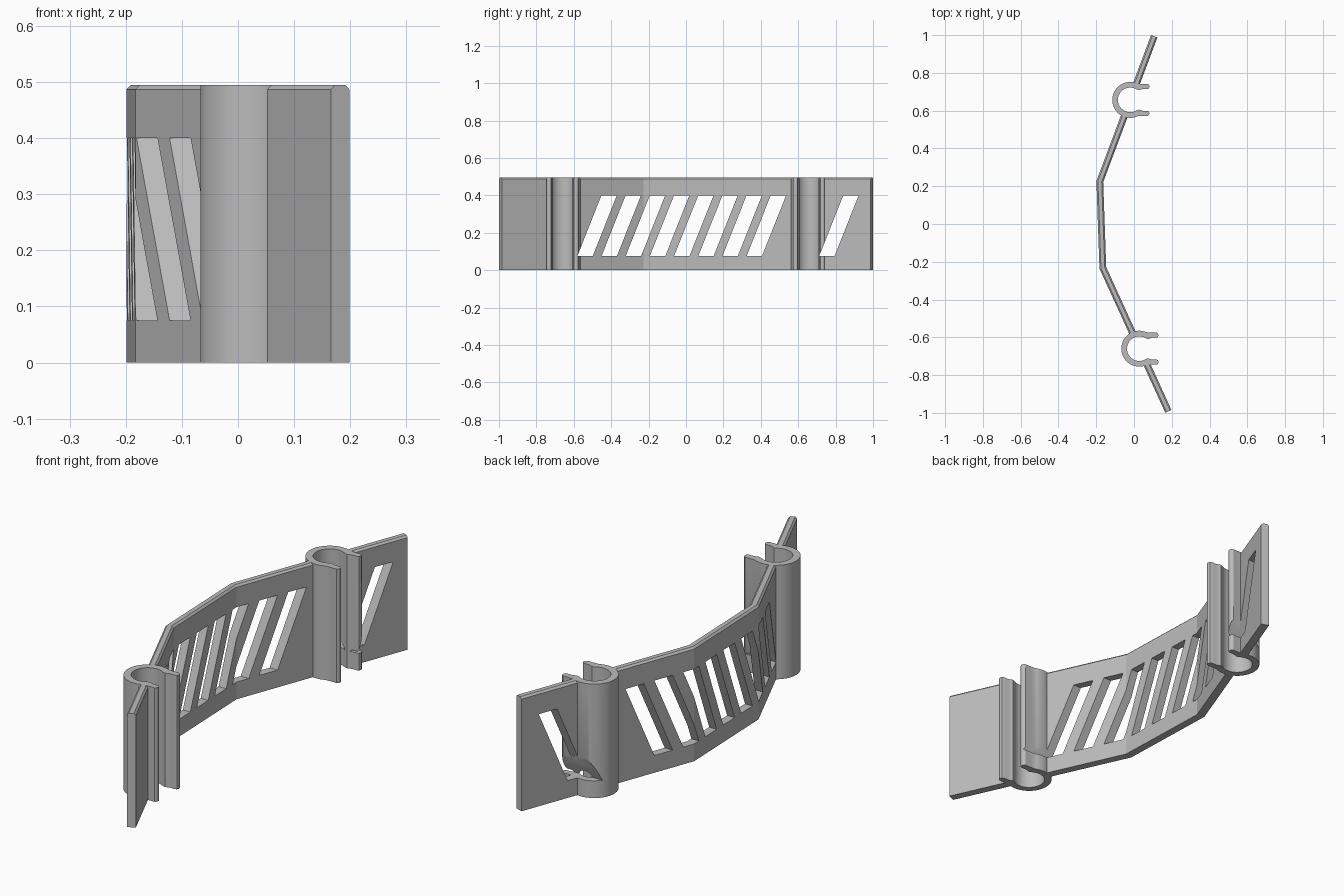
import bpy, bmesh, math
from mathutils import Vector

if "Cube" in bpy.data.objects:
    bpy.data.objects.remove(bpy.data.objects["Cube"])

H = 0.495          # overall height
T = 0.036          # panel thickness
CH = 0.008         # chamfer on the panel's top edges
R_OUT, R_IN = 0.095, 0.065
CLIPS = {"rear_clip": (-0.02, 0.657), "front_clip": (0.028, -0.66)}

grey = bpy.data.materials.new("plain grey")
grey.diffuse_color = (0.5, 0.5, 0.5, 1)
grey.use_nodes = True
grey.node_tree.nodes["Principled BSDF"].inputs["Base Color"].default_value = grey.diffuse_color


def finish(name, bm):
    bmesh.ops.recalc_face_normals(bm, faces=bm.faces)
    me = bpy.data.meshes.new(name)
    bm.to_mesh(me)
    bm.free()
    me.materials.append(grey)
    ob = bpy.data.objects.new(name, me)
    bpy.context.collection.objects.link(ob)
    return ob


def prism(name, points, offset):
    """Extrude a closed 3D outline along an offset."""
    bm = bmesh.new()
    face = bm.faces.new([bm.verts.new(p) for p in points])
    ext = bmesh.ops.extrude_face_region(bm, geom=[face])
    verts = [g for g in ext["geom"] if isinstance(g, bmesh.types.BMVert)]
    bmesh.ops.translate(bm, verts=verts, vec=offset)
    return finish(name, bm)


def activate(ob):
    bpy.ops.object.select_all(action='DESELECT')
    ob.select_set(True)
    bpy.context.view_layer.objects.active = ob


def cut(ob, cutter):
    activate(ob)
    mod = ob.modifiers.new("cut", 'BOOLEAN')
    mod.operation = 'DIFFERENCE'
    mod.solver = 'EXACT'
    mod.object = cutter
    bpy.ops.object.modifier_apply(modifier=mod.name)


# Bent panel: a chamfered section swept along three straight runs
path = [Vector(p) for p in ((0.107, 0.994), (-0.181, 0.225),
                            (-0.165, -0.232), (0.182, -0.992))]
h = T / 2
section = [(-h, 0), (h, 0), (h, H - CH), (h - CH, H), (CH - h, H), (-h, H - CH)]
bm = bmesh.new()
rings = []
for i, p in enumerate(path):
    dirs = [(path[j + 1] - path[j]).normalized()
            for j in (i - 1, i) if 0 <= j < len(path) - 1]
    normals = [Vector((-d.y, d.x)) for d in dirs]
    miter = sum(normals, Vector((0, 0))).normalized()
    miter /= miter.dot(normals[0])
    rings.append([bm.verts.new((p.x + miter.x * s, p.y + miter.y * s, z))
                  for s, z in section])
for a, b in zip(rings, rings[1:]):
    for k in range(6):
        n = (k + 1) % 6
        bm.faces.new((a[k], a[n], b[n], b[k]))
bm.faces.new(rings[0])
bm.faces.new(rings[-1])
panel = finish("bent_panel", bm)

# Spring clips: open rings with rounded lips facing +x
ANG = math.radians(56)
N = 56
arc = [ANG + (2 * math.pi - 2 * ANG) * i / N for i in range(N + 1)]
lip = [(0.047, 0.051), (0.058, 0.055), (0.068, 0.058), (0.092, 0.058),
       (0.098, 0.061), (0.101, 0.067), (0.101, 0.075), (0.098, 0.081),
       (0.092, 0.085), (0.062, 0.085)]           # upper lip, inside to outside
outline = ([(R_OUT * math.cos(a), R_OUT * math.sin(a)) for a in arc[2:-2]]
           + [(x, -y) for x, y in reversed(lip)]
           + [(R_IN * math.cos(a), R_IN * math.sin(a)) for a in reversed(arc)]
           + lip)
clips = []
for name, (cx, cy) in CLIPS.items():
    clips.append(prism(name, [(cx + x, cy + y, 0) for x, y in outline], (0, 0, H)))
    # Clear the panel inside each clip, stopping within the clip wall
    bore = prism("bore_cutter", [(cx + 0.08 * math.cos(2 * math.pi * i / 48),
                                  cy + 0.08 * math.sin(2 * math.pi * i / 48), -0.1)
                                 for i in range(48)], (0, 0, 0.8))
    cut(panel, bore)
    bpy.data.objects.remove(bore)

# Slanted slots, cut straight through along x
Z0, Z1, PITCH, WIDTH = 0.075, 0.40, 0.1293, 0.082
for i in (0, 1, 2, 3, 4, 5, 6, 7, 10):
    y = -0.581 + i * PITCH
    slot = prism("slot_cutter", [(-0.5, y, Z0), (-0.5, y + WIDTH, Z0),
                                 (-0.5, y + WIDTH + 0.129, Z1),
                                 (-0.5, y + 0.129, Z1)], (1, 0, 0))
    cut(panel, slot)
    if i == 10:
        cut(clips[0], slot)
    if i == 0:
        cut(clips[1], slot)
    bpy.data.objects.remove(slot)

# Smooth the round walls, keep the corners sharp
for ob in clips:
    activate(ob)
    bpy.ops.object.shade_smooth_by_angle(angle=math.radians(30))
